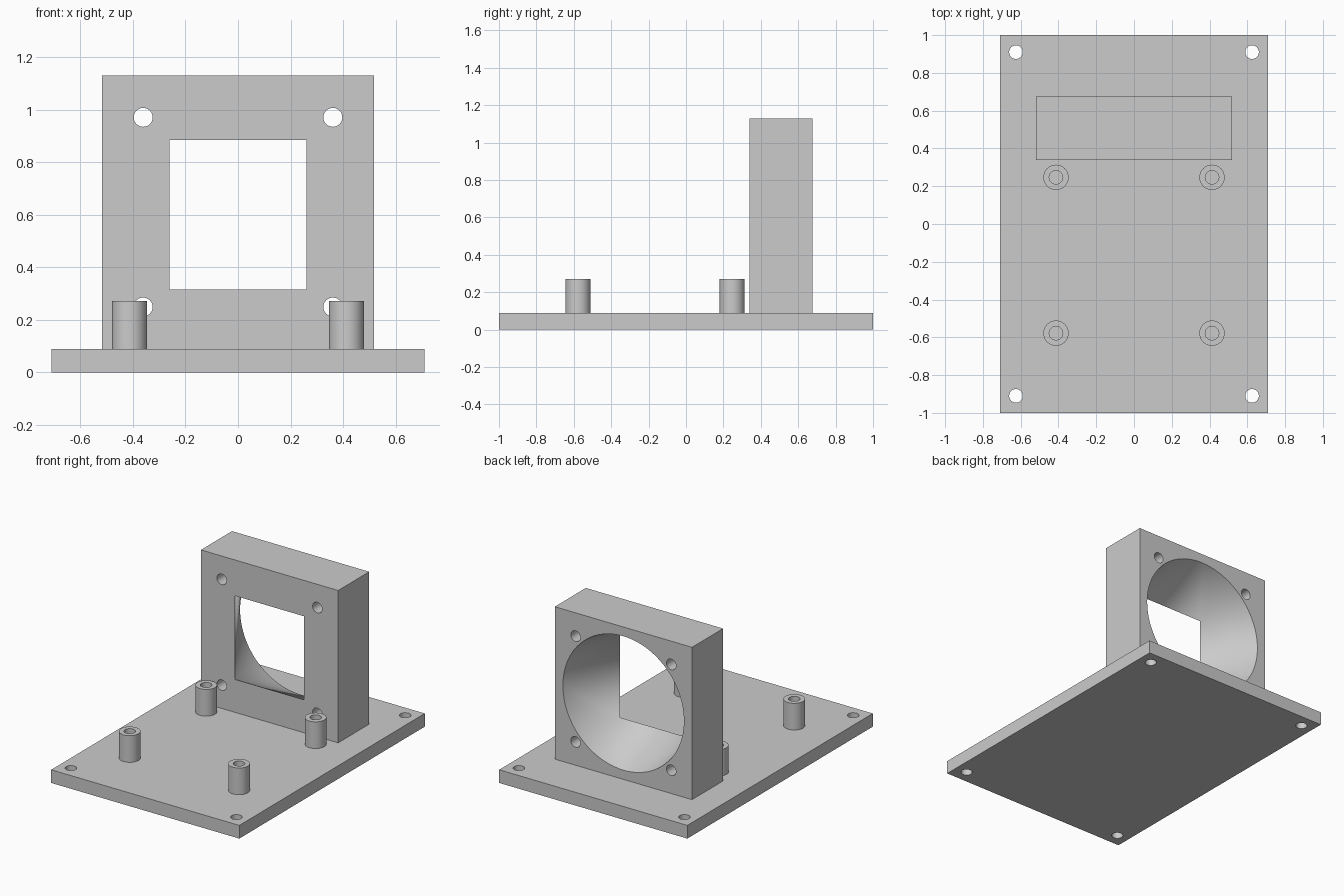
import bpy, bmesh
from math import sin, cos, pi
from mathutils import Vector

if "Cube" in bpy.data.objects:
    bpy.data.objects.remove(bpy.data.objects["Cube"])

grey = bpy.data.materials.new("light grey plastic")
grey.use_nodes = True
grey.diffuse_color = (0.6, 0.6, 0.6, 1)
grey.node_tree.nodes["Principled BSDF"].inputs["Base Color"].default_value = (0.6, 0.6, 0.6, 1)

PLATE_TOP = 0.09
FRONT, BACK = 0.34, 0.675      # duct block faces
MID_Z = 0.61                   # fan axis height


def loft(name, rings):
    """Closed solid skinned through equal-length rings, capped at both ends."""
    bm = bmesh.new()
    loops = [[bm.verts.new(p) for p in ring] for ring in rings]
    for a, b in zip(loops, loops[1:]):
        for i in range(len(a)):
            j = (i + 1) % len(a)
            bm.faces.new((a[i], a[j], b[j], b[i]))
    bm.faces.new(loops[0])
    bm.faces.new(loops[-1])
    bmesh.ops.remove_doubles(bm, verts=bm.verts, dist=1e-5)
    bmesh.ops.recalc_face_normals(bm, faces=bm.faces)
    mesh = bpy.data.meshes.new(name)
    bm.to_mesh(mesh)
    bm.free()
    mesh.materials.append(grey)
    obj = bpy.data.objects.new(name, mesh)
    bpy.context.collection.objects.link(obj)
    return obj


def circle(centre, r, axis="z", n=32):
    pts = []
    for i in range(n):
        c, s = r * cos(2 * pi * i / n), r * sin(2 * pi * i / n)
        pts.append(Vector(centre) + Vector((c, s, 0) if axis == "z" else (c, 0, s)))
    return pts


def box(name, x, y0, y1, z0, z1):
    return loft(name, [[(-x, y0, z), (x, y0, z), (x, y1, z), (-x, y1, z)] for z in (z0, z1)])


def cut(target, cutter):
    cutter.hide_render = True
    mod = target.modifiers.new("cut", "BOOLEAN")
    mod.operation, mod.solver, mod.object = "DIFFERENCE", "EXACT", cutter
    bpy.context.view_layer.objects.active = target
    bpy.ops.object.modifier_apply(modifier=mod.name)
    bpy.data.objects.remove(cutter)


def smooth(obj):
    bpy.ops.object.select_all(action="DESELECT")
    obj.select_set(True)
    bpy.context.view_layer.objects.active = obj
    bpy.ops.object.shade_smooth_by_angle(angle=0.5)


# Base plate with corner holes
plate = box("base_plate", 0.71, -1, 1, 0, PLATE_TOP)
for x in (-0.625, 0.625):
    for y in (-0.91, 0.91):
        cut(plate, loft("hole_cutter", [circle((x, y, z), 0.036) for z in (-0.1, 0.2)]))
smooth(plate)

# Duct block: rectangular opening in front blends to a round one at the back
duct = box("fan_duct", 0.518, FRONT, BACK, PLATE_TOP, 1.13)
STEPS = 24
corners, rim = [], []
for quadrant, (sx, sz) in enumerate(((1, 1), (-1, 1), (-1, -1), (1, -1))):
    for i in range(STEPS + 1):
        a = (quadrant + i / STEPS) * pi / 2
        corners.append(Vector((sx * 0.26, FRONT, 0.60 + sz * 0.285)))
        rim.append(Vector((0.457 * cos(a), BACK, MID_Z + 0.457 * sin(a))))
over = Vector((0, 0.05, 0))
cut(duct, loft("duct_cutter", [[p - over for p in corners], corners,
                               rim, [p + over for p in rim]]))

# Fan screw holes through the block
for x in (-0.361, 0.361):
    for z in (-0.361, 0.361):
        cut(duct, loft("screw_cutter", [circle((x, y, MID_Z + z), 0.036, "y")
                                        for y in (FRONT - 0.1, BACK + 0.1)]))
smooth(duct)

# Hollow standoffs
for x, side in ((-0.413, "right"), (0.413, "left")):
    for y, end in ((-0.578, "front"), (0.247, "back")):
        steps = ((0.067, PLATE_TOP - 0.02), (0.067, 0.272), (0.036, 0.272), (0.036, PLATE_TOP))
        smooth(loft(f"standoff_{end}_{side}", [circle((x, y, z), r) for r, z in steps]))
